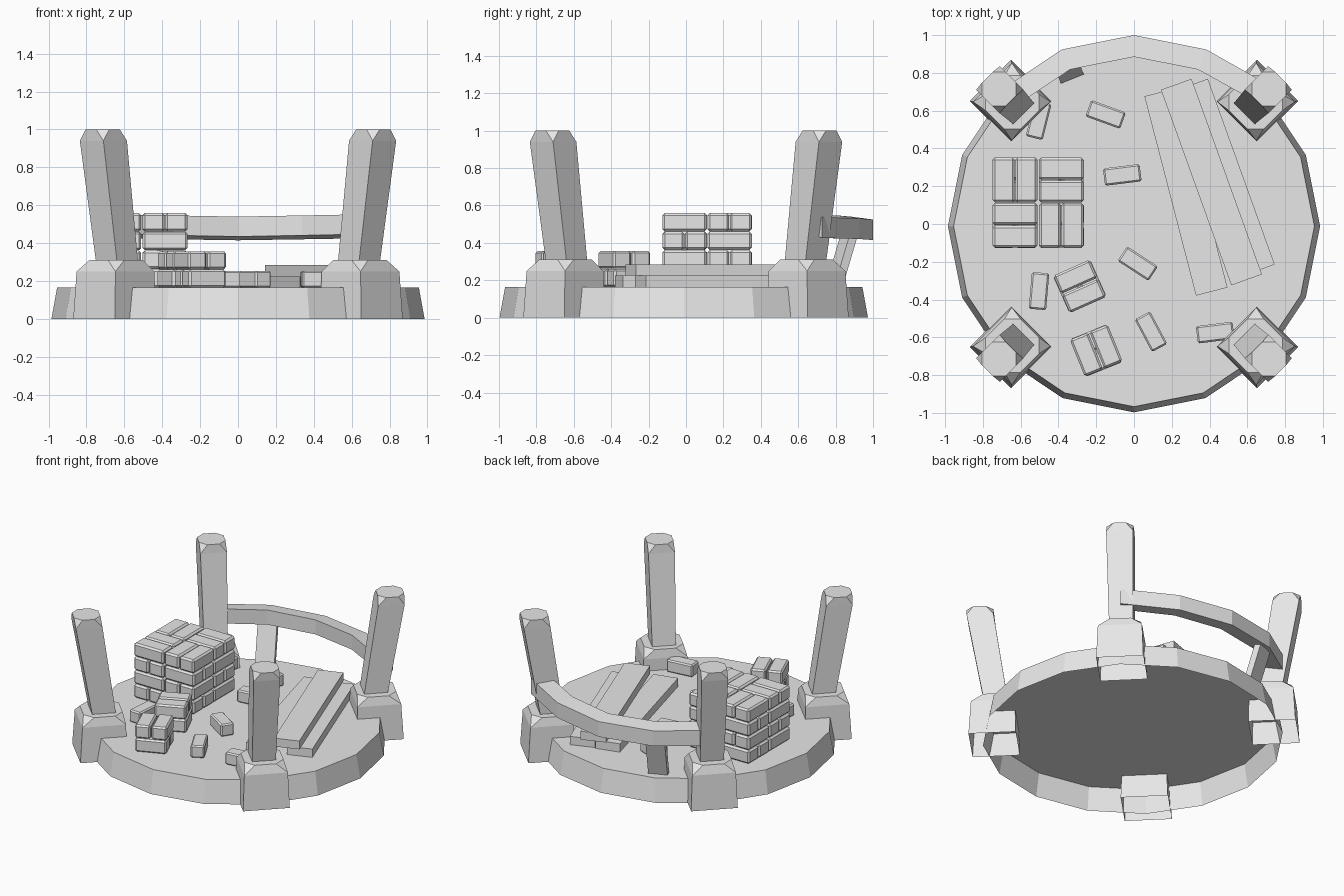
import bpy, bmesh, math
from math import sin, cos, radians, pi
from mathutils import Matrix, Vector

cube = bpy.data.objects.get("Cube")
if cube:
    bpy.data.objects.remove(cube)

stone = bpy.data.materials.new("plain_grey")
stone.use_nodes = True
GREY = (0.8, 0.8, 0.8, 1)
stone.diffuse_color = GREY
stone.node_tree.nodes["Principled BSDF"].inputs["Base Color"].default_value = GREY

FLOOR = 0.165


def finish(name, bm):
    bmesh.ops.recalc_face_normals(bm, faces=bm.faces)
    mesh = bpy.data.meshes.new(name)
    bm.to_mesh(mesh)
    bm.free()
    mesh.materials.append(stone)
    ob = bpy.data.objects.new(name, mesh)
    bpy.context.collection.objects.link(ob)
    return ob


def loft(bm, rings, start=True, end=True):
    """Skin a list of equal-length point rings, with optional end caps."""
    rows = [[bm.verts.new(p) for p in ring] for ring in rings]
    n = len(rows[0])
    for a, b in zip(rows, rows[1:]):
        for i in range(n):
            j = (i + 1) % n
            bm.faces.new((a[i], a[j], b[j], b[i]))
    if start:
        bm.faces.new(rows[0])
    if end:
        bm.faces.new(rows[-1])
    return rows


def square(h, z, shift=0):
    return [Vector((shift + sx * h, sy * h, z))
            for sx, sy in ((1, 1), (-1, 1), (-1, -1), (1, -1))]


def notched_block(name, low, high, a, b, z, shift, turn):
    """Four-sided block whose top corners are cut off by triangles."""
    bm = bmesh.new()
    shoulder = loft(bm, [low, high], False, False)[1]
    top = []
    for i, (sx, sy) in enumerate(((1, 1), (-1, 1), (-1, -1), (1, -1))):
        pair = [(sx * a, sy * b), (sx * b, sy * a)]
        if i % 2:
            pair.reverse()
        top += [bm.verts.new((shift + x, y, z)) for x, y in pair]
    for i in range(4):
        j = (i + 1) % 4
        bm.faces.new((shoulder[i], top[2 * i], top[2 * i + 1]))
        bm.faces.new((shoulder[i], shoulder[j], top[2 * j], top[2 * i + 1]))
    bm.faces.new(top)
    bm.transform(Matrix.Rotation(turn, 4, "Z"))
    return finish(name, bm)


def box(name, x, y, z, size, degrees, bevel=0.0):
    bm = bmesh.new()
    bmesh.ops.create_cube(bm, size=1)
    bm.transform(Matrix.Diagonal((*size, 1)))
    if bevel:
        bmesh.ops.bevel(bm, geom=bm.edges[:], offset=bevel, segments=1, affect="EDGES")
    ob = finish(name, bm)
    ob.location = (x, y, z + size[2] / 2)
    ob.rotation_euler.z = radians(degrees)
    return ob


# Round platform, open underneath
def circle(r, z):
    return [(r * cos(i * pi / 8), r * sin(i * pi / 8) - 0.012, z) for i in range(16)]


bm = bmesh.new()
loft(bm, [circle(0.985, 0), circle(0.955, FLOOR)], start=False)
finish("platform", bm)

# Footings and outward-leaning posts on the diagonals
for k, side in enumerate(("back_left", "back_right", "front_right", "front_left")):
    turn = radians(45 + 90 * k)
    notched_block(side + "_footing", square(0.155, 0, 0.92), square(0.145, 0.25, 0.915),
                  0.13, 0.07, 0.31, 0.91, turn)
    notched_block(side + "_post", square(0.078, 0.28, 0.9), square(0.088, 0.94, 1.005),
                  0.088, 0.04, 1.0, 1.01, turn)

# Curved back rail
sections = []
for i in range(5):
    t = radians(45 + 22.5 * i)
    lift = 0.006 * abs(i - 2)
    out = 0.03 if i == 0 else 0
    sections.append([((r + out) * cos(t), (r + out) * sin(t), z + lift)
                     for r, z in ((0.885, 0.435), (1.0, 0.415), (1.0, 0.525), (0.885, 0.54))])
bm = bmesh.new()
loft(bm, sections)
finish("back_rail", bm)

# Leaning rail support
bm = bmesh.new()
turn = Matrix.Rotation(radians(22), 3, "Z")
loft(bm, [[Vector((cx, cy, z)) + turn @ Vector((sx * 0.065, sy * 0.024, 0))
           for sx, sy in ((1, 1), (-1, 1), (-1, -1), (1, -1))]
          for cx, cy, z in ((-0.335, 0.79, FLOOR - 0.002), (-0.37, 0.875, 0.45))])
finish("rail_support", bm)

# Planks: two on the floor, one resting on them
for name, x, y, z, length, angle in (
        ("lower_plank", 0.275, 0.17, FLOOR, 1.09, -75.5),
        ("side_plank", 0.487, 0.248, FLOOR, 1.045, -70.2),
        ("top_plank", 0.41, 0.222, FLOOR + 0.06, 1.1, -70.2)):
    box(name, x, y, z, (length, 0.172, 0.06), angle)

# Large brick stack: pairs in a basket weave, turned on each layer
LAYER = 0.099
for layer in range(4):
    for qx in (0, 1):
        for qy in (0, 1):
            cx, cy = -0.63 + qx * 0.245, -0.007 + qy * 0.24
            across = (qx + qy + layer) % 2 == 0
            for s in (-0.06, 0.06):
                dx, dy = (s, 0) if across else (0, s)
                box("stacked_brick", cx + dx, cy + dy, FLOOR + layer * LAYER,
                    (0.238, 0.116, 0.097), 90 if across else 0, 0.012)

# Small two-layer stacks
for cx, cy, angle in ((-0.287, -0.33, 24), (-0.2, -0.67, 112)):
    for layer in range(2):
        a = radians(angle + 90 * (1 - layer))
        for s in (-0.056, 0.056):
            box("small_stack_brick", cx - s * sin(a), cy + s * cos(a), FLOOR + layer * 0.097,
                (0.21, 0.104, 0.095), math.degrees(a), 0.011)

# Loose bricks
for x, y, angle in ((-0.15, 0.58, -20), (-0.062, 0.26, 7), (0.02, -0.21, -33),
                    (0.09, -0.57, -62), (0.43, -0.575, 7), (-0.503, -0.355, 85),
                    (-0.505, 0.55, 76)):
    box("loose_brick", x, y, FLOOR, (0.195, 0.092, 0.088), angle, 0.009)
